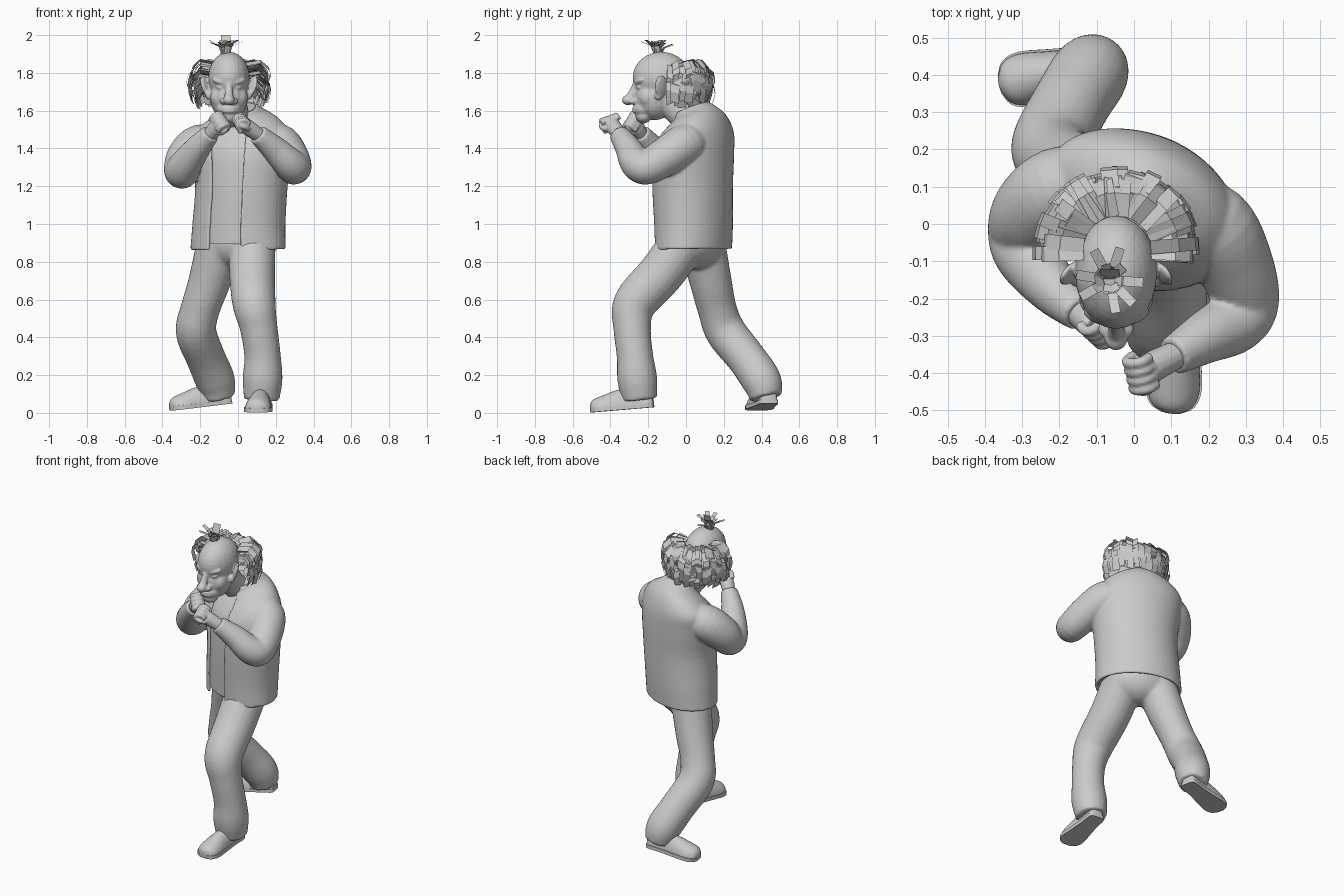
import bpy, bmesh, math, random
from mathutils import Vector, Matrix, Euler

random.seed(4)
cube = bpy.data.objects.get("Cube")
if cube:
    bpy.data.objects.remove(cube)

GREY = (0.6, 0.6, 0.6, 1)
mat = bpy.data.materials.new("plain grey")
mat.use_nodes = True
mat.diffuse_color = GREY
mat.node_tree.nodes["Principled BSDF"].inputs["Base Color"].default_value = GREY


def finish(name, bm, voxel=0, smooth=True, relax=4):
    """Turn a bmesh into an object; voxel > 0 fuses its overlapping parts."""
    if smooth:
        bmesh.ops.recalc_face_normals(bm, faces=bm.faces)
    mesh = bpy.data.meshes.new(name)
    bm.to_mesh(mesh)
    bm.free()
    mesh.materials.append(mat)
    ob = bpy.data.objects.new(name, mesh)
    bpy.context.collection.objects.link(ob)
    if smooth:
        bpy.ops.object.select_all(action='DESELECT')
        ob.select_set(True)
        bpy.context.view_layer.objects.active = ob
        bpy.ops.object.shade_smooth_by_angle(angle=math.radians(45))
    if voxel:
        fuse = ob.modifiers.new("fuse", 'REMESH')
        fuse.mode = 'VOXEL'
        fuse.voxel_size = voxel
        fuse.use_smooth_shade = True
        soft = ob.modifiers.new("soften", 'SMOOTH')
        soft.factor = 0.5
        soft.iterations = relax


def loft(bm, rings, closed=True, caps=True):
    rows = [[bm.verts.new(p) for p in ring] for ring in rings]
    n = len(rows[0])
    for a, b in zip(rows, rows[1:]):
        for i in range(n if closed else n - 1):
            j = (i + 1) % n
            bm.faces.new((a[i], a[j], b[j], b[i]))
    if caps:
        bm.faces.new(rows[0][::-1])
        bm.faces.new(rows[-1])


def spline(points, steps=5):
    """Catmull-Rom through points of any dimension."""
    p = [Vector(q) for q in points]
    p = [p[0] * 2 - p[1]] + p + [p[-1] * 2 - p[-2]]
    out = []
    for a, b, c, d in zip(p, p[1:], p[2:], p[3:]):
        for k in range(steps):
            t = k / steps
            out.append((b * 2 + (c - a) * t + (a * 2 - b * 5 + c * 4 - d) * t * t
                        + (b * 3 - a - c * 3 + d) * t ** 3) / 2)
    return out + [p[-2]]


def tube(bm, points, sides=20):
    """Round limb through points (x, y, z, radius)."""
    path = spline(points)
    rings, side = [], Vector((1, 0.2, 0.1))
    for i, q in enumerate(path):
        d = (path[min(i + 1, len(path) - 1)] - path[max(i - 1, 0)]).to_3d().normalized()
        side = (side - d * side.dot(d)).normalized()
        up = d.cross(side)
        turn = [k * math.tau / sides for k in range(sides)]
        rings.append([q.to_3d() + (side * math.cos(a) + up * math.sin(a)) * q.w for a in turn])
    loft(bm, rings)


def ball(bm, centre, radii, rot=(0, 0, 0)):
    m = Matrix.LocRotScale(Vector(centre), Euler(rot), Vector(radii))
    bmesh.ops.create_uvsphere(bm, u_segments=24, v_segments=16, radius=1, matrix=m)


# Trousers: pelvis and two legs fused together
bm = bmesh.new()
ball(bm, (0, 0.05, 0.91), (0.2, 0.14, 0.15), (0, 0, -0.4))
tube(bm, [(0.075, 0.0, 0.92, 0.125), (0.075, -0.13, 0.74, 0.122), (0.085, -0.27, 0.58, 0.115),
          (0.11, -0.285, 0.45, 0.1), (0.13, -0.27, 0.3, 0.097), (0.13, -0.258, 0.18, 0.106),
          (0.125, -0.245, 0.07, 0.094)])
tube(bm, [(-0.09, 0.08, 0.92, 0.125), (-0.15, 0.13, 0.7, 0.112), (-0.2, 0.165, 0.55, 0.104),
          (-0.222, 0.21, 0.43, 0.108), (-0.17, 0.32, 0.29, 0.104), (-0.12, 0.4, 0.17, 0.105),
          (-0.1, 0.425, 0.08, 0.085)])
finish("trousers", bm, voxel=0.011, relax=5)

# Torso cross-sections: z, centre x, centre y, half width, half depth, forward tilt
TORSO = spline([(0.865, 0, 0.04, 0.263, 0.19, 0.02), (1.0, 0.005, 0.04, 0.255, 0.198, 0),
                (1.2, 0.018, 0.035, 0.252, 0.205, 0), (1.38, 0.02, 0.04, 0.272, 0.202, 0),
                (1.48, 0.02, 0.06, 0.265, 0.175, 0.05), (1.55, 0.025, 0.065, 0.2, 0.138, 0.2),
                (1.59, 0.02, 0.05, 0.122, 0.105, 0.35), (1.612, 0.01, 0.03, 0.095, 0.09, 0.4)], 4)
YAW = math.radians(-24)


def section(s, inset, angles):
    z, cx, cy, rx, ry, tilt = s
    pts = []
    for a in angles:
        x, y = (rx - inset) * math.cos(a), (ry - inset) * math.sin(a)
        pts.append((cx + x * math.cos(YAW) - y * math.sin(YAW),
                    cy + x * math.sin(YAW) + y * math.cos(YAW), z + tilt * y))
    return pts


# Jacket: thick shell open at the front, fused with both sleeves
ARMS = [
    [(0.1, 0.05, 1.42, 0.09), (0.21, 0.0, 1.425, 0.108), (0.272, -0.11, 1.355, 0.102),
     (0.297, -0.21, 1.3, 0.092), (0.265, -0.265, 1.325, 0.085),
     (0.19, -0.305, 1.4, 0.07), (0.105, -0.355, 1.475, 0.052)],
    [(-0.09, 0.12, 1.42, 0.09), (-0.2, 0.095, 1.415, 0.112), (-0.272, 0.035, 1.35, 0.108),
     (-0.298, -0.03, 1.28, 0.094), (-0.28, -0.09, 1.31, 0.087),
     (-0.215, -0.175, 1.4, 0.069), (-0.145, -0.24, 1.48, 0.05)],
]
gap = math.radians(21)
sweep = [gap - math.pi / 2 + (math.tau - 2 * gap) * i / 44 for i in range(45)]
bm = bmesh.new()
loft(bm, [section(s, 0, sweep) + section(s, 0.018, sweep[::-1]) for s in TORSO])
for pts in ARMS:
    tube(bm, pts, 28)
finish("jacket", bm, voxel=0.008, relax=3)

# Shirt inside the jacket
bm = bmesh.new()
around = [math.tau * i / 44 for i in range(44)]
loft(bm, [section(s, 0.013, around) for s in TORSO[1:]])
finish("shirt", bm)


# Fists: palm, four curled fingers and a thumb
def fist(name, wrist, centre, stack):
    wrist, c = Vector(wrist), Vector(centre)
    d = (c - wrist).normalized()
    u = Vector(stack)
    u = (u - d * u.dot(d)).normalized()
    w = d.cross(u)
    if w.z < 0:
        w = -w
    bm = bmesh.new()
    tube(bm, [(*(wrist - d * 0.05), 0.036), (*wrist, 0.039), (*(c - d * 0.03), 0.042),
              (*c, 0.036)], 14)
    for k in range(4):
        o = c + u * (k - 1.5) * 0.026
        curl = [o + d * (0.034 * math.sin(a) + 0.004) + w * 0.032 * math.cos(a)
                for a in (-0.6, 0.4, 1.3, 2.2, 3.2)]
        tube(bm, [(*p, 0.0145) for p in curl], 10)
        ball(bm, curl[-1], (0.015,) * 3)
    thumb = [c + u * 0.04 - d * 0.03, c + u * 0.054 + d * 0.005, c + u * 0.04 + d * 0.035 - w * 0.01]
    tube(bm, [(*p, 0.0145) for p in thumb], 10)
    finish(name, bm, voxel=0.005, relax=2)


fist("left_fist", (0.1, -0.357, 1.478), (0.025, -0.395, 1.53), (-0.35, -1, 0.1))
fist("right_fist", (-0.14, -0.243, 1.483), (-0.1, -0.275, 1.53), (0.7, -0.6, 0.0))

# Head: skull, jaw, features and neck fused together
HX = -0.048
bm = bmesh.new()
ball(bm, (HX, -0.13, 1.775), (0.11, 0.152, 0.136))
ball(bm, (HX, -0.165, 1.67), (0.1, 0.108, 0.12))
ball(bm, (HX, -0.225, 1.572), (0.054, 0.042, 0.04))
ball(bm, (HX, -0.225, 1.61), (0.066, 0.056, 0.048))
for z in (1.612, 1.596):
    ball(bm, (HX, -0.271, z), (0.036, 0.014, 0.009))
tube(bm, [(HX, -0.258, 1.755, 0.018), (HX, -0.28, 1.7, 0.021), (HX, -0.3, 1.66, 0.027)], 12)
ball(bm, (HX, -0.306, 1.656), (0.031, 0.033, 0.027))
tube(bm, [(0.01, 0.07, 1.5, 0.075), (-0.02, -0.02, 1.58, 0.078), (HX, -0.1, 1.68, 0.088)])
for s in (-1, 1):
    ball(bm, (HX + s * 0.028, -0.281, 1.65), (0.02, 0.024, 0.018))
    ball(bm, (HX + s * 0.048, -0.246, 1.754), (0.045, 0.022, 0.016), (0, -s * 0.25, s * 0.4))
    ball(bm, (HX + s * 0.044, -0.241, 1.721), (0.024, 0.02, 0.012), (0, -s * 0.15, s * 0.35))
    ball(bm, (HX + s * 0.052, -0.2, 1.67), (0.047, 0.05, 0.055))
    ball(bm, (HX + s * 0.122, -0.132, 1.728), (0.014, 0.038, 0.062), (0.2, s * 0.25, s * 0.6))
    ball(bm, (HX + s * 0.108, -0.147, 1.683), (0.016, 0.022, 0.026))
finish("head", bm, voxel=0.0055, relax=4)


# Hair: flat strips following a bent path
def strip(bm, path, across, width):
    rows = []
    for i, p in enumerate(path):
        half = across * width * (0.5 - 0.06 * i / len(path))
        rows.append([p - half, p + half])
    loft(bm, rows, closed=False, caps=False)


bm = bmesh.new()
root = Vector((-0.045, -0.07, 0))
# start height, drop, outer radius, strip count
for top, drop, reach, count in ((1.84, 0.1, 0.2, 24), (1.81, 0.12, 0.205, 24),
                                (1.77, 0.12, 0.2, 24), (1.72, 0.09, 0.18, 22)):
    for i in range(count):
        a = math.radians(-3 + 186 * (i + random.uniform(-0.3, 0.3)) / (count - 1))
        out = Vector((math.cos(a), math.sin(a), 0))
        across = Vector((-out.y, out.x, random.uniform(-0.6, 0.6))).normalized()
        r = reach + random.uniform(-0.02, 0.018)
        z = top + random.uniform(-0.02, 0.015)
        profile = ((0.09, z), (0.6 * r + 0.04, z + 0.012), (r, z - 0.025),
                   (r + 0.008, z - drop * 0.55), (r - 0.008, z - drop))
        strip(bm, [root + out * q + Vector((0, 0, h)) for q, h in profile], across,
              random.uniform(0.038, 0.055))
finish("side_hair", bm, smooth=False)

# Tuft on the crown
bm = bmesh.new()
crown = Vector((-0.065, -0.15, 1.89))
for i in range(20):
    a = math.tau * i / 10 + random.uniform(-0.2, 0.2)
    spread = random.uniform(0.03, 0.06) if i % 3 else 0.09
    rise = random.uniform(0.055, 0.085)
    out = Vector((math.cos(a), math.sin(a), 0))
    path = [crown + out * 0.015, crown + out * spread * 0.4 + Vector((0, 0, rise * 0.7)),
            crown + out * spread + Vector((0, 0, rise))]
    strip(bm, path, Vector((-out.y, out.x, 0)), 0.028)
strip(bm, [crown, crown + Vector((0, 0.01, 0.06)), crown + Vector((0, 0.03, 0.11))],
      Vector((1, 0, 0)), 0.055)
finish("crown_tuft", bm, smooth=False)

# Shoes: rounded upper on a flat sole; t along length, half width, height
SHOE = spline([(0, 0.02, 0.045), (0.04, 0.044, 0.075), (0.3, 0.05, 0.098), (0.55, 0.06, 0.092),
               (0.8, 0.07, 0.068), (0.94, 0.055, 0.052), (1, 0.02, 0.028)], 3)


def shoe(name, heel, toe):
    heel, toe = Vector(heel), Vector(toe)
    across = (toe - heel).cross(Vector((0, 0, 1))).normalized()
    up = across.cross(toe - heel).normalized()
    arc = [math.pi * i / 14 for i in range(15)]
    bm = bmesh.new()
    loft(bm, [[heel.lerp(toe, t) + across * w * math.cos(a) + up * (0.015 + h * math.sin(a))
               for a in arc] for t, w, h in SHOE])
    finish(name + "_shoe", bm)
    bm = bmesh.new()
    edge = [(t, w + 0.005) for t, w, h in SHOE]
    outline = edge + [(t, -w) for t, w in reversed(edge)]
    loft(bm, [[heel.lerp(toe, t) + across * w + up * h for t, w in outline] for h in (0, 0.022)])
    finish(name + "_sole", bm)


shoe("left", (0.135, -0.17, 0.03), (0.1, -0.505, 0.002))
shoe("right", (-0.035, 0.443, 0.05), (-0.358, 0.375, 0.012))
